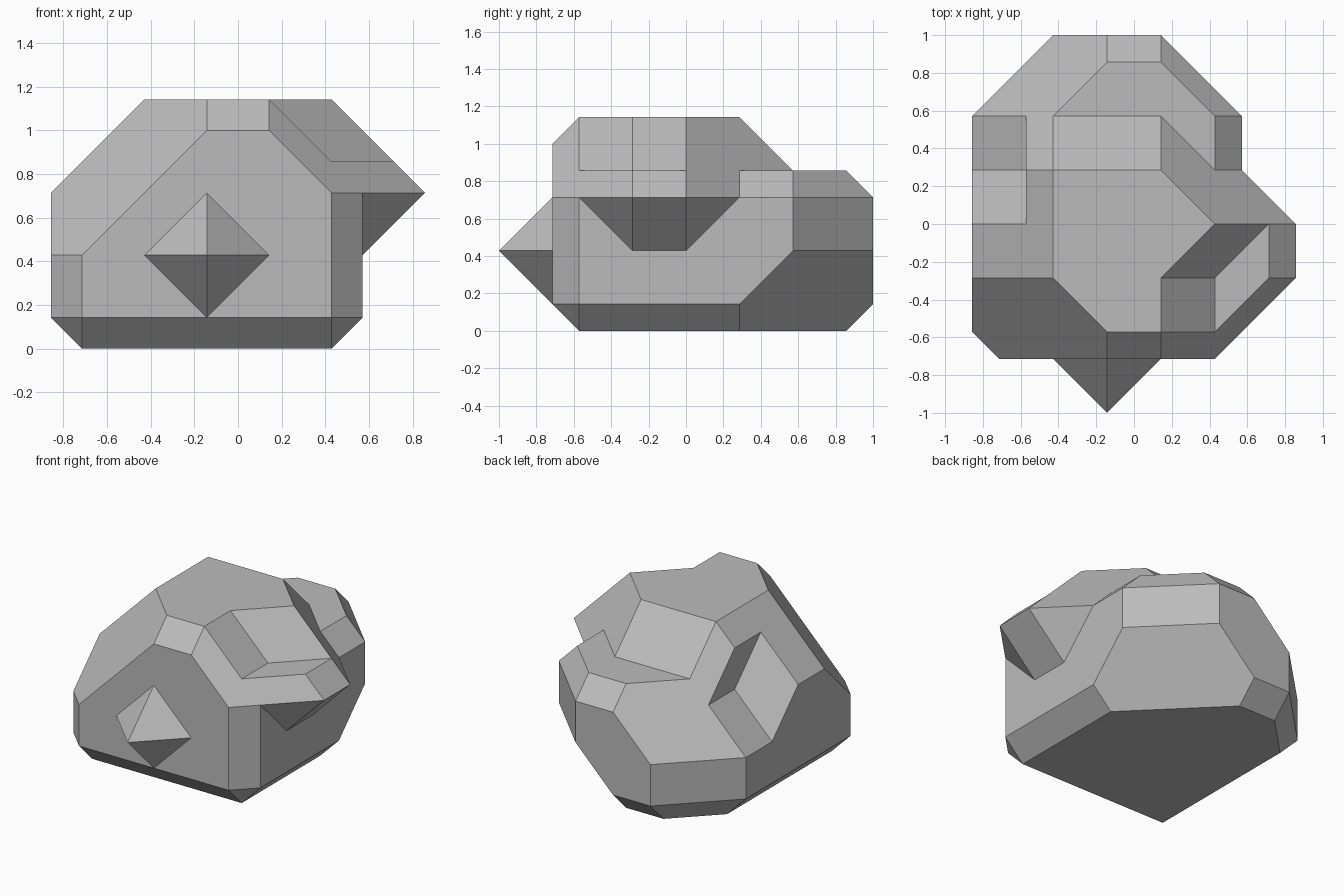
import bpy
import bmesh
from math import radians
from mathutils import Matrix, Vector

default_cube = bpy.data.objects.get("Cube")
if default_cube:
    bpy.data.objects.remove(default_cube)

# One modelling step; every corner of the rock lies on this grid
STEP = 1 / 7
RIGHT, BACK, UP = Vector((1, 0, 0)), Vector((0, 1, 0)), Vector((0, 0, 1))
LEFT, FRONT, DOWN = -RIGHT, -BACK, -UP

# Plain grey stone
stone = bpy.data.materials.new("grey_stone")
stone.use_nodes = True
grey = (0.5, 0.5, 0.5, 1)
stone.diffuse_color = grey
stone.node_tree.nodes["Principled BSDF"].inputs["Base Color"].default_value = grey


def finish(name, bm):
    bmesh.ops.scale(bm, vec=Vector((STEP, STEP, STEP)), verts=bm.verts)
    bmesh.ops.recalc_face_normals(bm, faces=bm.faces)
    mesh = bpy.data.meshes.new(name)
    bm.to_mesh(mesh)
    bm.free()
    mesh.materials.append(stone)
    bpy.context.collection.objects.link(bpy.data.objects.new(name, mesh))


def chiselled_block(name, low, high, cuts):
    """A box from low to high, with each (direction, distance) sliced off flat."""
    low, high = Vector(low), Vector(high)
    bm = bmesh.new()
    bmesh.ops.create_cube(bm, size=1)
    bmesh.ops.scale(bm, vec=high - low, verts=bm.verts)
    bmesh.ops.translate(bm, vec=(low + high) / 2, verts=bm.verts)
    for direction, distance in cuts:
        bmesh.ops.bisect_plane(
            bm, geom=bm.verts[:] + bm.edges[:] + bm.faces[:], dist=0.0001,
            plane_co=direction * (distance / direction.length_squared),
            plane_no=direction, clear_outer=True)
        rim = [e for e in bm.edges if e.is_boundary]
        if rim:
            bmesh.ops.holes_fill(bm, edges=rim, sides=0)
        bmesh.ops.remove_doubles(bm, verts=bm.verts, dist=0.001)
    finish(name, bm)


# Broad lower mass with chamfered sides and underside
chiselled_block("rock_base", (-6, -5, 0), (4, 7, 6), [
    (LEFT + BACK, 10), (LEFT + FRONT, 10), (RIGHT + BACK, 8), (RIGHT + FRONT, 8),
    (LEFT + UP, 9), (RIGHT + UP, 9), (BACK + UP, 12),
    (LEFT + BACK + UP, 13), (RIGHT + BACK + UP, 13),
    (LEFT + FRONT + UP, 13), (RIGHT + FRONT + UP, 13),
    (LEFT + DOWN, 5), (RIGHT + DOWN, 3), (FRONT + DOWN, 4), (BACK + DOWN, 6),
    (LEFT + BACK + DOWN, 9), (RIGHT + BACK + DOWN, 5),
    (LEFT + FRONT + DOWN, 9), (RIGHT + FRONT + DOWN, 7)])

# Flat-topped crown
chiselled_block("rock_crown", (-4, -5, 5), (3, 4, 8), [
    (LEFT + UP, 11), (RIGHT + UP, 9), (BACK + UP, 10), (FRONT + UP, 12),
    (LEFT + BACK + UP, 13), (RIGHT + BACK + UP, 11),
    (LEFT + FRONT + UP, 13), (RIGHT + FRONT + UP, 13)])

# Sloping shoulder beside the notch
chiselled_block("sloped_shoulder", (-6, -4, 3), (-3, 2, 8), [
    (LEFT + UP, 11), (LEFT + BACK + UP, 11), (LEFT + FRONT + UP, 13)])

# Ridge running from the crown to the ledge
chiselled_block("side_ridge", (1, -4, 6), (5, 4, 8), [
    (RIGHT + BACK + UP, 11), (RIGHT + FRONT + UP, 11)])

# Overhanging side ledge
chiselled_block("side_ledge", (3, -5, 3), (6, 3, 6), [
    (RIGHT + UP, 11), (RIGHT + BACK + UP, 11), (RIGHT + FRONT + UP, 13),
    (RIGHT + DOWN, 1), (RIGHT + BACK + DOWN, 1), (RIGHT + FRONT + DOWN, 3)])

# Pyramid spike on the front face
spike = bmesh.new()
bmesh.ops.create_cone(
    spike, cap_ends=True, segments=4, radius1=2, radius2=0, depth=2,
    matrix=Matrix.Translation((-1, -6, 3)) @ Matrix.Rotation(radians(90), 4, "X"))
bmesh.ops.remove_doubles(spike, verts=spike.verts, dist=0.001)
finish("front_spike", spike)
